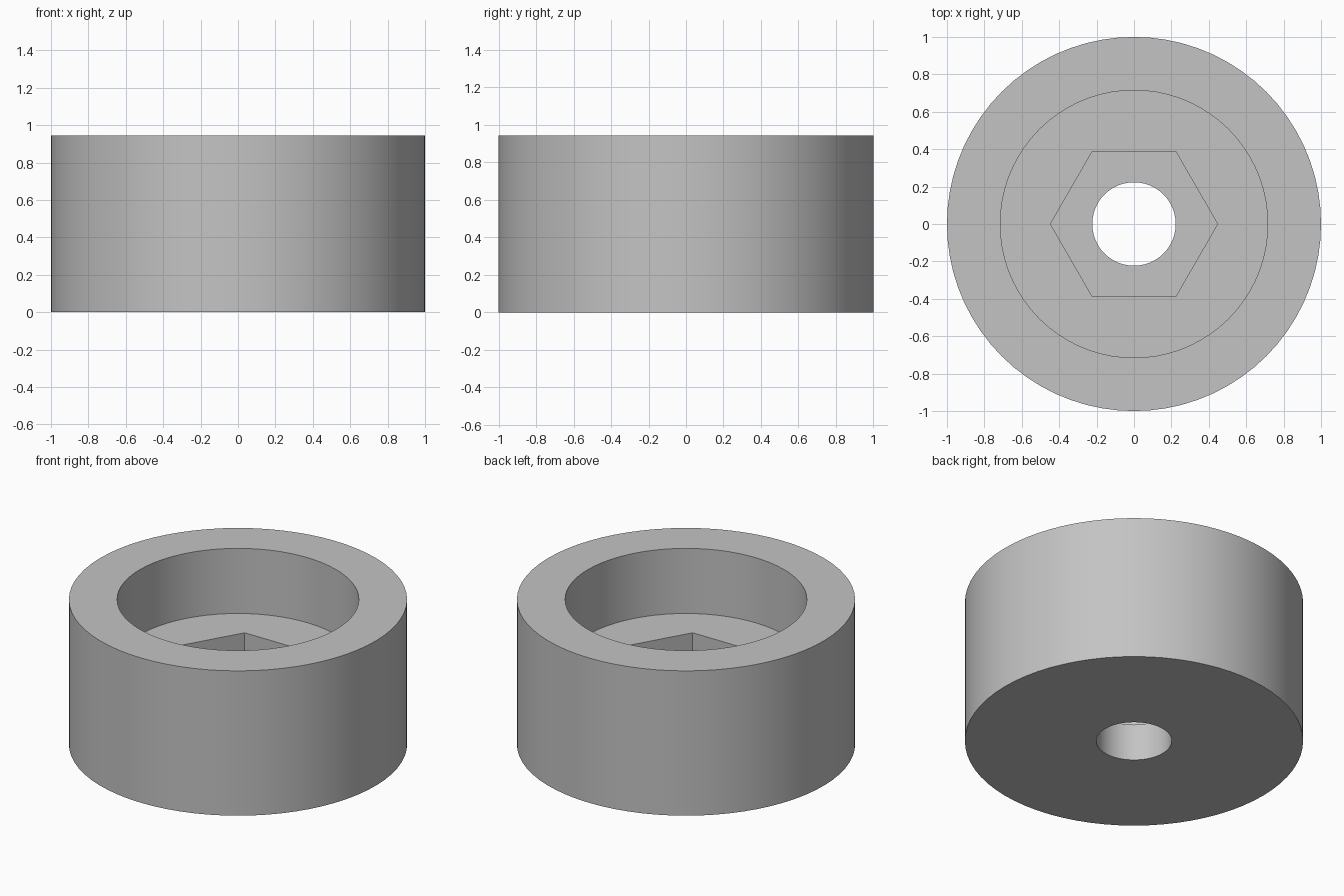
import bpy
import bmesh
from math import cos, sin, pi, radians

cube = bpy.data.objects.get("Cube")
if cube:
    bpy.data.objects.remove(cube, do_unlink=True)

SEGMENTS = 72          # a multiple of six, so the hexagon corners fall on ring points
HEIGHT = 0.945
FLOOR_Z = 0.52         # floor of the round recess
SEAT_Z = 0.24          # floor of the hexagonal pocket
OUTER_R, RECESS_R, HEX_R, HOLE_R = 1.0, 0.715, 0.447, 0.223

grey = bpy.data.materials.new("plain grey")
grey.use_nodes = True
colour = (0.55, 0.55, 0.55, 1)
grey.diffuse_color = colour
grey.node_tree.nodes["Principled BSDF"].inputs["Base Color"].default_value = colour


def ring(bm, radius, z, hexagonal=False):
    """Add one closed ring of points, round or hexagonal."""
    points = []
    for i in range(SEGMENTS):
        a = 2 * pi * i / SEGMENTS
        r = radius
        if hexagonal:
            r *= cos(pi / 6) / cos(a % (pi / 3) - pi / 6)
        points.append(bm.verts.new((r * cos(a), r * sin(a), z)))
    return points


# Stepped collar: outer wall, rim, round recess, hexagonal pocket, through hole
bm = bmesh.new()
rings = [
    ring(bm, OUTER_R, 0),
    ring(bm, OUTER_R, HEIGHT),
    ring(bm, RECESS_R, HEIGHT),
    ring(bm, RECESS_R, FLOOR_Z),
    ring(bm, HEX_R, FLOOR_Z, hexagonal=True),
    ring(bm, HEX_R, SEAT_Z, hexagonal=True),
    ring(bm, HOLE_R, SEAT_Z),
    ring(bm, HOLE_R, 0),
]
for k, lower in enumerate(rings):
    upper = rings[(k + 1) % len(rings)]
    for i in range(SEGMENTS):
        j = (i + 1) % SEGMENTS
        bm.faces.new((lower[i], lower[j], upper[j], upper[i]))
bmesh.ops.recalc_face_normals(bm, faces=bm.faces)

mesh = bpy.data.meshes.new("recessed_collar")
bm.to_mesh(mesh)
bm.free()
mesh.materials.append(grey)
collar = bpy.data.objects.new("recessed_collar", mesh)
bpy.context.collection.objects.link(collar)

# Smooth round walls, crisp rims and hexagon corners
bpy.ops.object.select_all(action="DESELECT")
collar.select_set(True)
bpy.context.view_layer.objects.active = collar
bpy.ops.object.shade_smooth_by_angle(angle=radians(30))
